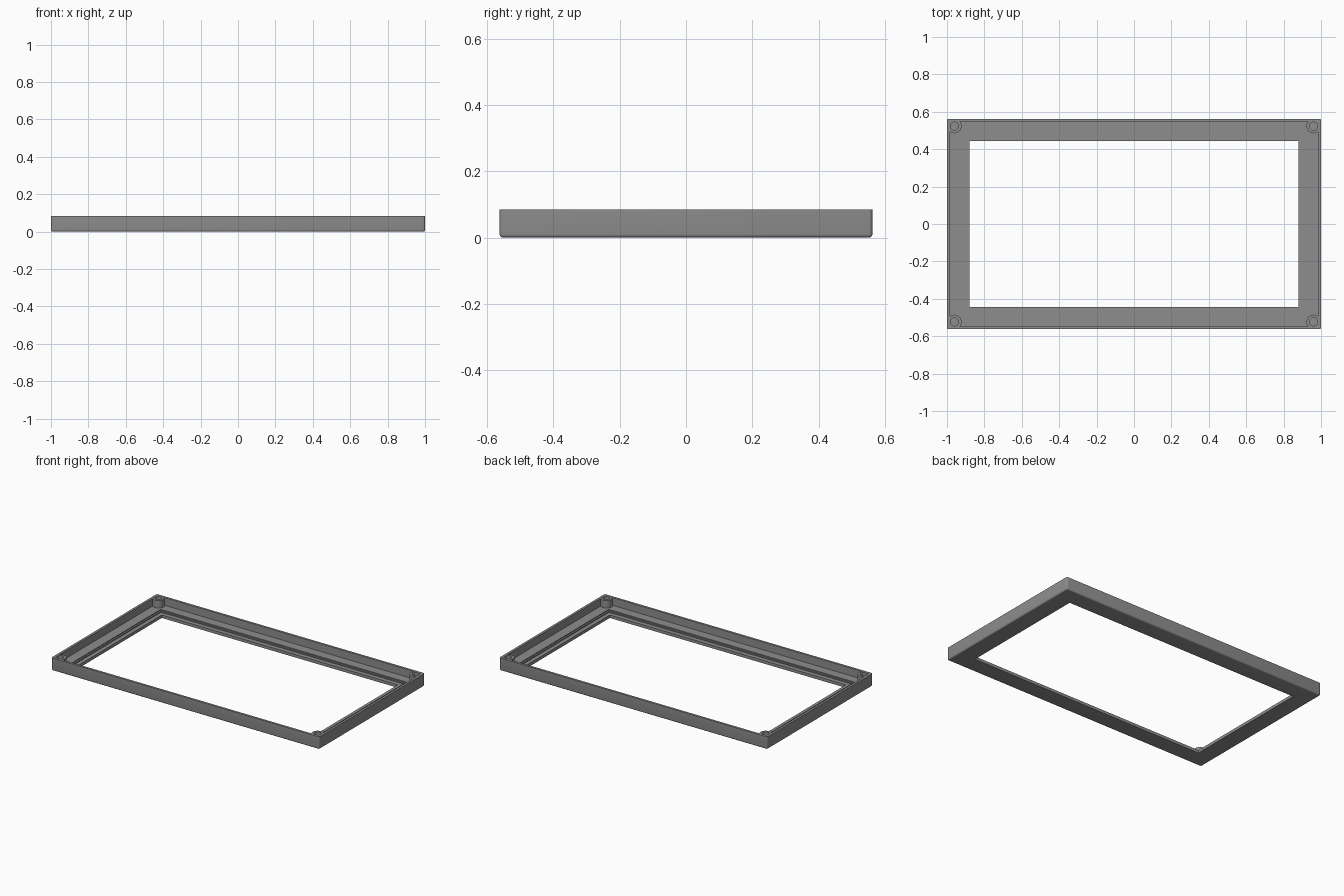
import bpy, bmesh, math
from mathutils import Vector

if "Cube" in bpy.data.objects:
    bpy.data.objects.remove(bpy.data.objects["Cube"], do_unlink=True)

grey = bpy.data.materials.new("mid grey")
grey.use_nodes = True
colour = (0.27, 0.27, 0.27, 1)
grey.diffuse_color = colour
grey.node_tree.nodes["Principled BSDF"].inputs["Base Color"].default_value = colour

HX, HY, TOP, FLOOR = 1.0, 0.5625, 0.085, 0.033


def rounded_rect(hx, hy, z, r, steps=4):
    """Closed loop of points around a rectangle with rounded corners."""
    points = []
    for i, (sx, sy) in enumerate([(1, 1), (-1, 1), (-1, -1), (1, -1)]):
        for k in range(steps + 1):
            a = math.pi / 2 * (i + k / steps)
            points.append(Vector((sx * (hx - r) + r * math.cos(a),
                                  sy * (hy - r) + r * math.sin(a), z)))
    return points


def circle(r, z, sides=32):
    return [Vector((r * math.cos(t), r * math.sin(t), z))
            for t in (2 * math.pi * i / sides for i in range(sides))]


def loft(name, loops, closed=True, location=(0, 0, 0)):
    """Skin successive loops into a shell; closed joins the last to the first."""
    bm = bmesh.new()
    rings = [[bm.verts.new(p) for p in loop] for loop in loops]
    pairs = list(zip(rings, rings[1:]))
    if closed:
        pairs.append((rings[-1], rings[0]))
    for a, b in pairs:
        for i in range(len(a)):
            j = (i + 1) % len(a)
            bm.faces.new((a[i], a[j], b[j], b[i]))
    if not closed:
        bm.faces.new(rings[-1])
    bmesh.ops.remove_doubles(bm, verts=bm.verts, dist=0.00001)
    bmesh.ops.recalc_face_normals(bm, faces=bm.faces)
    mesh = bpy.data.meshes.new(name)
    bm.to_mesh(mesh)
    bm.free()
    mesh.materials.append(grey)
    obj = bpy.data.objects.new(name, mesh)
    obj.location = location
    bpy.context.collection.objects.link(obj)
    bpy.ops.object.select_all(action="DESELECT")
    obj.select_set(True)
    bpy.context.view_layer.objects.active = obj
    bpy.ops.object.shade_smooth_by_angle(angle=math.radians(35))
    return obj


# Bezel frame: rounded lower edge, thin wall, floor and stepped opening
R = 0.01
bevel = []
for k in range(5):
    a = math.pi / 2 * k / 4
    inset = R * (1 - math.sin(a))
    bevel.append(rounded_rect(HX - inset, HY - inset, R * (1 - math.cos(a)), R - inset))
LEDGE, STEP = 0.02, 0.027
loft("bezel_frame", bevel + [
    rounded_rect(HX, HY, TOP, R),
    rounded_rect(0.984, 0.547, TOP, 0),
    rounded_rect(0.984, 0.547, FLOOR, 0),
    rounded_rect(0.917, 0.485, FLOOR, 0),
    rounded_rect(0.917, 0.485, STEP, 0),
    rounded_rect(0.907, 0.474, STEP, 0),
    rounded_rect(0.907, 0.474, LEDGE, 0),
    rounded_rect(0.88, 0.445, LEDGE, 0),
    rounded_rect(0.88, 0.445, 0, 0),
])

# Screw posts with blind holes in the four corners
for y, depth in ((-1, "front"), (1, "back")):
    for x, side in ((-1, "right"), (1, "left")):
        loft(f"screw_post_{depth}_{side}", [
            circle(0.038, FLOOR - 0.005), circle(0.038, TOP - 0.001),
            circle(0.022, TOP - 0.001), circle(0.022, FLOOR + 0.002),
        ], closed=False, location=(x * 0.96, y * 0.523, 0))
